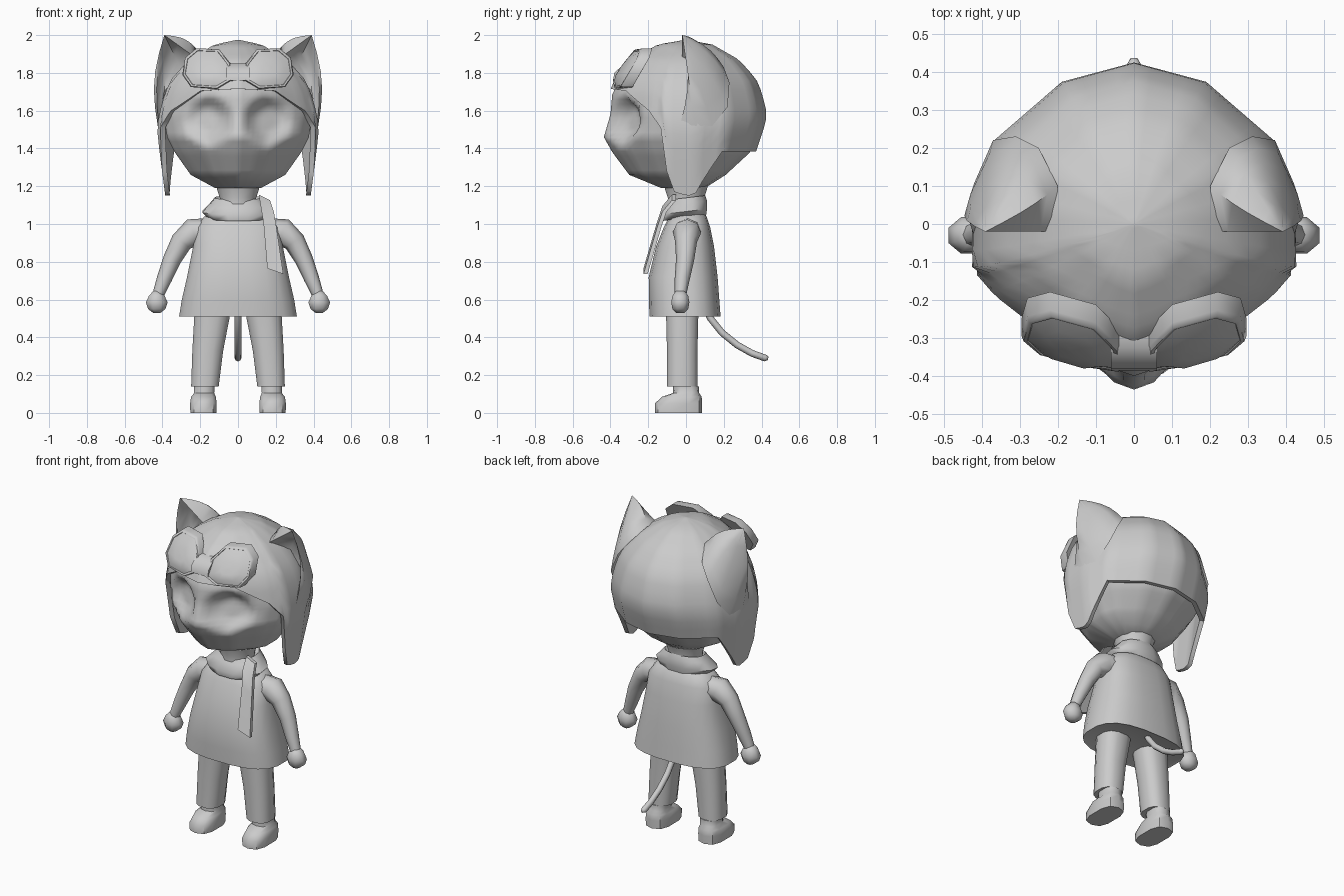
import bpy, bmesh, math
from mathutils import Vector

if "Cube" in bpy.data.objects:
    bpy.data.objects.remove(bpy.data.objects["Cube"])

mat = bpy.data.materials.new("plain grey")
mat.diffuse_color = (0.6, 0.6, 0.6, 1)
mat.use_nodes = True
mat.node_tree.nodes["Principled BSDF"].inputs["Base Color"].default_value = mat.diffuse_color


def finish(name, verts, faces, angle=50):
    me = bpy.data.meshes.new(name)
    me.from_pydata([tuple(v) for v in verts], [], faces)
    bm = bmesh.new()
    bm.from_mesh(me)
    bmesh.ops.remove_doubles(bm, verts=bm.verts, dist=0.0005)
    bmesh.ops.recalc_face_normals(bm, faces=bm.faces)
    bm.to_mesh(me)
    bm.free()
    ob = bpy.data.objects.new(name, me)
    bpy.context.collection.objects.link(ob)
    me.materials.append(mat)
    bpy.ops.object.select_all(action='DESELECT')
    ob.select_set(True)
    bpy.context.view_layer.objects.active = ob
    bpy.ops.object.shade_smooth_by_angle(angle=math.radians(angle))
    return ob


def loft(name, rings, caps=(True, True), angle=50):
    n = len(rings[0])
    verts = [v for r in rings for v in r]
    faces = [(k*n+i, k*n+(i+1) % n, (k+1)*n+(i+1) % n, (k+1)*n+i)
             for k in range(len(rings)-1) for i in range(n)]
    if caps[0]:
        faces.append(tuple(range(n)))
    if caps[1]:
        faces.append(tuple(range(len(verts)-n, len(verts))))
    return finish(name, verts, faces, angle)


def flip(pts, s):
    return [(p[0]*s, p[1], p[2]) for p in pts]


def oval(cx, cy, z, rx, ry, n=12, p=1.0, tilt=0.0):
    out = []
    for i in range(n):
        a = 2*math.pi*(i+0.5)/n
        c, s = math.cos(a), math.sin(a)
        x = math.copysign(abs(c)**p, c)*rx
        y = math.copysign(abs(s)**p, s)*ry
        out.append((cx+x, cy+y, z+tilt*y))
    return out


def tube(name, path, radii, n=8):
    rings = []
    path = [Vector(p) for p in path]
    for i, p in enumerate(path):
        d = (path[min(i+1, len(path)-1)]-path[max(i-1, 0)]).normalized()
        u = d.cross(Vector((0, 1, 0)) if abs(d.x) > 0.01 else Vector((1, 0, 0))).normalized()
        w = d.cross(u)
        rings.append([p+(u*math.cos(2*math.pi*k/n)+w*math.sin(2*math.pi*k/n))*radii[i]
                      for k in range(n)])
    return loft(name, rings, angle=70)


def lerp_table(tab, t):
    for a, b in zip(tab, tab[1:]):
        if t <= b[0]:
            f = max(0, (t-a[0])/(b[0]-a[0]))
            return [p+(q-p)*f for p, q in zip(a[1:], b[1:])]
    return tab[-1][1:]


# Plan outline shared by head and cap, pointed at the front
half = [(0, -1), (.28, -.91), (.52, -.79), (.86, -.47), (1, -.27),
        (1, .15), (.87, .52), (.45, .88), (0, 1)]
fine = [(a[0]+(b[0]-a[0])*k/4, a[1]+(b[1]-a[1])*k/4)
        for a, b in zip(half, half[1:]) for k in range(4)] + [half[-1]]
plan = fine + [(-x, y) for x, y in fine[-2:0:-1]]


def place(u, z, tab, k=1.0):
    hw, yf, yb = lerp_table(tab, z)
    return Vector((u[0]*hw*k, abs(u[1])*(yf if u[1] < 0 else yb)*k, z))


# Cap rim height from the brow, down round the ear flaps, to the nape
rim = [(-1, 1.715), (-.79, 1.705), (-.47, 1.60), (-.32, 1.51), (-.27, 1.28), (-.16, 1.165),
       (.05, 1.15), (.15, 1.165), (.25, 1.23), (.52, 1.385), (1, 1.385)]

# Head with two dished eye sockets, ending just inside the cap
head_tab = [(1.19, .12, -.13, .10), (1.26, .25, -.30, .21), (1.38, .335, -.39, .34),
            (1.46, .375, -.435, .38), (1.58, .395, -.40, .41), (1.69, .375, -.39, .38),
            (1.80, .30, -.33, .31)]
rings = []
for z in [1.19, 1.225] + [1.26+.025*i for i in range(21)]:
    ring = []
    for u in plan:
        top = lerp_table(rim, u[1])[0]+.05
        v = place(u, min(z, max(top, 1.55) if u[1] < .5 else top), head_tab)
        d = math.hypot((abs(v.x)-.155)/.125, (v.z-1.545)/.13)
        if v.y < -.1 and d < 1:
            v.y += .075*min(1, (1-d*d)*1.3)
        ring.append(v)
    rings.append(ring)
loft("head", rings, (True, False), angle=80)

# Flying cap with hanging ear flaps
cap_tab = [(1.15, .385, -.38, .35), (1.38, .415, -.38, .37), (1.50, .428, -.42, .41),
           (1.58, .418, -.42, .43), (1.70, .385, -.405, .40), (1.77, .35, -.375, .37),
           (1.87, .26, -.29, .28), (1.95, .125, -.15, .14), (1.975, .005, -.005, .005)]
rings = []
for k in range(-6, 17):
    f = math.sin(max(k, 0)/16*math.pi/2)
    ring = []
    for u in plan:
        zb = lerp_table(rim, u[1])[0]
        if k < 0:
            z = zb+(max(zb, 1.50 if zb < 1.38 else 0)-zb)*(-1-k)/5
            ring.append(place(u, z, cap_tab, .935))
        else:
            ring.append(place(u, zb+(1.975-zb)*f, cap_tab))
    rings.append(ring)
loft("cap", rings, (False, True), 55)

# Goggles bridge
loft("goggle_bridge", [[(x, y, z) for y, z in ((-.385, 1.76), (-.38, 1.80), (-.325, 1.85), (-.28, 1.85), (-.30, 1.75))]
                       for x in (-.06, 0, .06)], angle=60)

lens = [(.04, 1.85), (.10, 1.925), (.22, 1.93), (.28, 1.88), (.295, 1.79),
        (.25, 1.725), (.11, 1.715), (.035, 1.76)]
ear_base = [(.21, -.02, 1.87), (.20, .10, 1.90), (.25, .20, 1.83), (.31, .23, 1.75),
            (.37, .22, 1.62), (.40, .14, 1.52), (.425, .05, 1.52), (.42, -.03, 1.53),
            (.39, .09, 1.70), (.30, .09, 1.82)]

for s, side in ((1, "left"), (-1, "right")):
    # Goggle eyepiece: slim frame around a bulging lens
    rings = []
    for k, dy in ((1, .06), (1, .012), (.96, -.001), (.89, -.001), (.87, .003), (.6, -.013), (.3, -.018), (.02, -.02)):
        ring = []
        for x, z in lens:
            x, z = .165+(x-.165)*k, 1.825+(z-1.825)*k
            ring.append((x*s, -.405+.62*max(0, z-1.75)+.25*x+dy, z))
        rings.append(ring)
    loft(side+"_goggle", rings, angle=50)

    # Cat ear: bulging back, hollow front
    tip = Vector((.39, -.02, 2.0))
    mid = Vector((.33, .08, 1.72))
    rings = []
    for t in (0, .2, .4, .6, .8, 1):
        ring = []
        for i, b in enumerate(ear_base):
            v = Vector(b).lerp(tip, t)
            push = .04*math.sin(math.pi*t)
            if 0 < i < 5:
                v += (Vector(b)-mid).normalized()*push*.8
            elif i in (5, 6, 7):
                v.x += push*(.9 if i < 7 else .6)
                v.y += push*(.9 if i == 7 else 0)
            elif i > 7:
                v.y += push
            ring.append(v)
        rings.append(flip(ring, s))
    loft(side+"_cat_ear", rings, (False, True), angle=65)

    # Arm and hand
    tube(side+"_arm", flip([(.17, .01, .96), (.24, .005, .955), (.30, 0, .905), (.35, -.005, .81),
                            (.39, -.02, .71), (.425, -.03, .62)], s),
         (.07, .075, .058, .048, .04, .03))
    loft(side+"_hand", [oval(.43*s, -.03, z, rx, ry, 8)
                        for z, rx, ry in ((.53, .022, .025), (.55, .05, .045), (.585, .062, .052),
                                          (.62, .045, .045), (.645, .02, .025))], angle=70)

    # Trouser leg, ankle and shoe
    loft(side+"_leg", [oval(cx*s, -.02, z, rx, ry, 12, .8)
                       for z, cx, rx, ry in ((.14, .175, .075, .083), (.33, .16, .084, .083),
                                             (.53, .135, .098, .088))])
    loft(side+"_ankle", [oval(.175*s, 0, z, .052, .055, 8) for z in (.12, .15)])
    loft(side+"_shoe", [oval((.183+dx)*s, cy, z, rx, ry, 10, .7)
                        for z, dx, cy, rx, ry in ((0, 0, -.04, .072, .125), (.05, 0, -.04, .073, .125),
                                                  (.085, 0, -.022, .068, .105), (.105, -.004, .0, .055, .07),
                                                  (.14, -.005, .0, .056, .068))])

# Coat
loft("coat", [oval(0, cy, z, rx, ry, 20, .75)
              for z, cy, rx, ry in ((.515, -.005, .30, .18), (.51, -.005, .315, .19), (.60, -.01, .30, .188),
                                    (.72, -.015, .272, .184), (.88, -.005, .24, .155),
                                    (.98, .005, .225, .125), (1.04, .01, .18, .10), (1.07, .01, .10, .07))],
     angle=60)

# Neck
loft("neck", [oval(0, 0, z, rx, rx, 12) for z, rx in ((1.10, .10), (1.14, .10), (1.20, .12))], (False, False))

# Scarf wrap and hanging end
loft("scarf", [oval(0, cy, z, rx, ry, 12, .9, .12)
               for z, cy, rx, ry in ((1.03, -.01, .12, .09), (1.03, -.01, .16, .12), (1.065, -.01, .195, .125),
                                     (1.11, .005, .15, .11), (1.14, .01, .125, .095), (1.12, .01, .10, .08))],
     angle=60)
strip = [(.11, .17, -.075, 1.14), (.12, .19, -.125, 1.08), (.135, .205, -.155, .99), (.155, .24, -.225, .75)]
loft("scarf_end", [[(a, y, z+.015), (b, y, z-.015), (b, y+.022, z-.015), (a, y+.022, z+.015)]
                   for a, b, y, z in strip], angle=35)

# Tail
tube("tail", [(0, .10, .56), (0, .13, .50), (0, .19, .425), (0, .27, .36), (0, .35, .315),
              (0, .42, .29), (0, .435, .288)], (.018, .018, .018, .018, .018, .018, .009))
